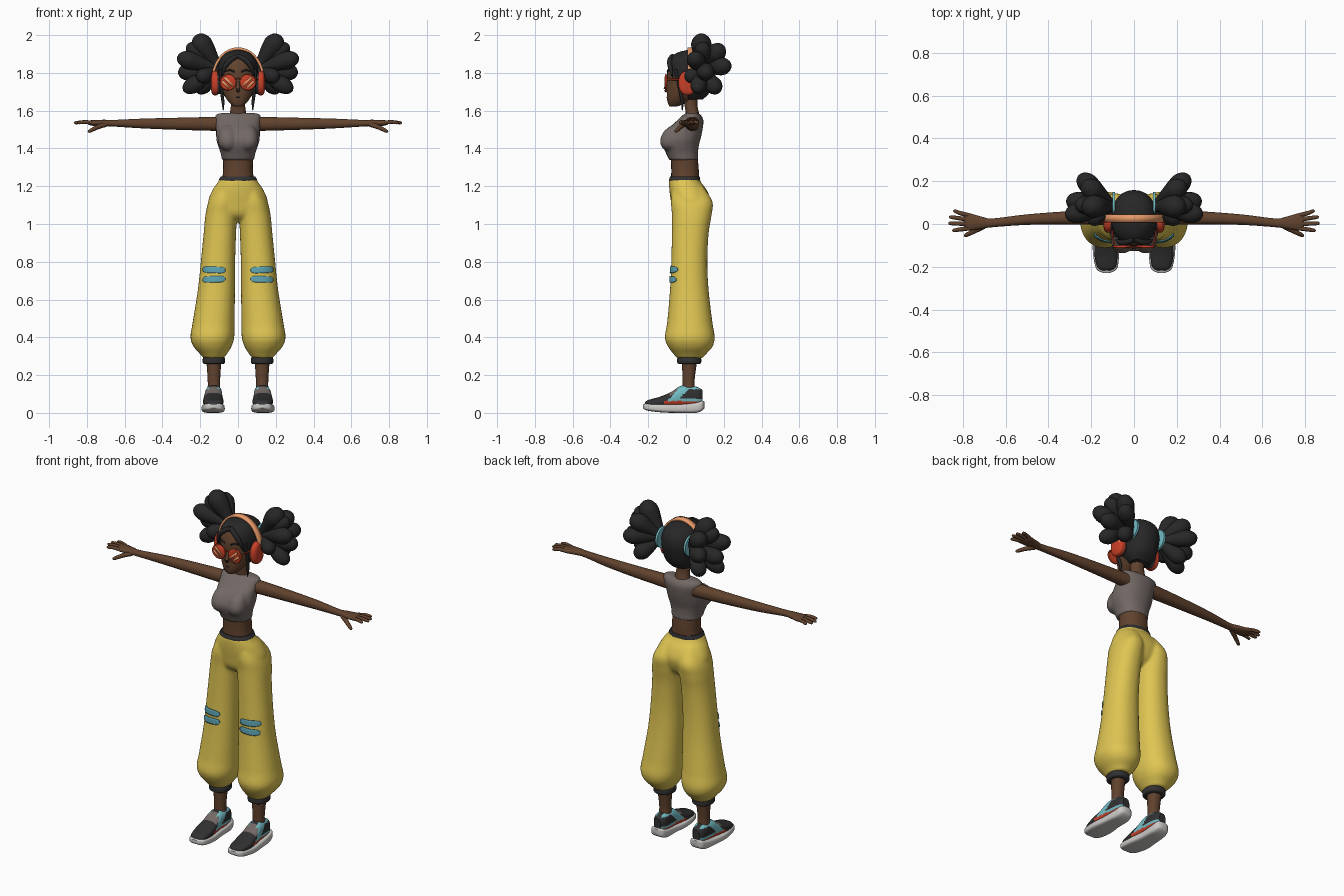
import bpy, bmesh, math
from mathutils import Vector

if "Cube" in bpy.data.objects:
    bpy.data.objects.remove(bpy.data.objects["Cube"])

parts = []


def material(name, *rgb):
    m = bpy.data.materials.new(name)
    m.use_nodes = True
    m.diffuse_color = (*rgb, 1)
    m.node_tree.nodes["Principled BSDF"].inputs["Base Color"].default_value = (*rgb, 1)
    return m


SKIN = material("brown skin", .12, .055, .027)
HAIR = material("black hair", .02, .02, .02)
GREY = material("warm grey", .17, .14, .13)
YELLOW = material("yellow cloth", .74, .56, .085)
RED = material("red", .58, .05, .02)
ORANGE = material("orange", .8, .32, .14)
BLUE = material("stripe blue", .11, .37, .45)
TURQUOISE = material("turquoise", .17, .5, .55)
WHITE = material("sole white", .6, .59, .57)
CHARCOAL = material("charcoal", .03, .03, .032)


def spline(points, steps):
    """Catmull-Rom curve through tuples of any length."""
    p = [points[0], *points, points[-1]]
    out = []
    for i in range(1, len(p) - 2):
        for k in range(steps):
            t = k / steps
            out.append([b + .5 * t * (c - a + t * (2 * a - 5 * b + 4 * c - d + t * (3 * (b - c) + d - a)))
                        for a, b, c, d in zip(p[i - 1], p[i], p[i + 1], p[i + 2])])
    return out + [list(points[-1])]


def finish(name, mats, verts, faces, mirror=False):
    me = bpy.data.meshes.new(name)
    me.from_pydata(verts, [], faces)
    for m in mats if isinstance(mats, list) else [mats]:
        me.materials.append(m)
    bm = bmesh.new()
    bm.from_mesh(me)
    bmesh.ops.recalc_face_normals(bm, faces=bm.faces)
    bm.to_mesh(me)
    bm.free()
    ob = bpy.data.objects.new(name, me)
    bpy.context.collection.objects.link(ob)
    if mirror:
        ob.modifiers.new("Mirror", "MIRROR")
    parts.append(ob)
    return ob


def add_rings(rings, verts, faces):
    base, n = len(verts), len(rings[0])
    verts += [v for r in rings for v in r]
    for i in range(len(rings) - 1):
        for j in range(n):
            a, b = base + i * n, base + (i + 1) * n
            k = (j + 1) % n
            faces.append((a + j, a + k, b + k, b + j))
    faces.append(range(base, base + n))
    faces.append(range(base + (len(rings) - 1) * n, base + len(rings) * n))


def full(s):
    """Widen (z, half width, y0, y1) into full extents."""
    return s if len(s) == 5 else (s[0], -s[1], s[1], s[2], s[3])


def loft(name, mat, *shells, axis="z", p=2.2, n=32, steps=6, mirror=False, blend=0):
    """Superellipse sections given by their extents along an axis."""
    verts, faces = [], []
    for shell in shells:
        rings = []
        for t, a0, a1, b0, b1 in spline([full(s) for s in shell], steps):
            ring = []
            for j in range(n):
                c, s = math.cos(math.tau * j / n), math.sin(math.tau * j / n)
                a = (a0 + a1) / 2 + (a1 - a0) / 2 * math.copysign(abs(c) ** (2 / p), c)
                b = (b0 + b1) / 2 + (b1 - b0) / 2 * math.copysign(abs(s) ** (2 / p), s)
                ring.append({"x": (t, a, b), "y": (a, t, b), "z": (a, b, t)}[axis])
            rings.append(ring)
        add_rings(rings, verts, faces)
    ob = finish(name, mat, verts, faces, mirror)
    if blend:
        r = ob.modifiers.new("Blend", "REMESH")
        r.mode, r.voxel_size, r.use_smooth_shade = "VOXEL", blend, True
        s = ob.modifiers.new("Soften", "SMOOTH")
        s.factor, s.iterations = .5, 6
    return ob


def tube(name, mat, points, n=12, steps=5, mirror=True):
    """Round tube through (x, y, z, radius) points."""
    path = spline(points, steps)
    rings = []
    for i, q in enumerate(path):
        d = Vector(path[min(i + 1, len(path) - 1)][:3]) - Vector(path[max(i - 1, 0)][:3])
        rot = d.to_track_quat("Z", "Y")
        r = max(q[3], .0005)
        rings.append([Vector(q[:3]) + rot @ Vector((r * math.cos(math.tau * j / n), r * math.sin(math.tau * j / n), 0))
                      for j in range(n)])
    verts, faces = [], []
    add_rings(rings, verts, faces)
    return finish(name, mat, verts, faces, mirror)


def sheet(name, mat, f, nu, nv, thick=.004, mirror=True):
    """Thin plate over the surface f(u, v)."""
    verts = [f(i / nu, j / nv) for i in range(nu + 1) for j in range(nv + 1)]
    w = nv + 1
    faces = [(i * w + j, i * w + j + 1, (i + 1) * w + j + 1, (i + 1) * w + j) for i in range(nu) for j in range(nv)]
    ob = finish(name, mat, verts, faces, mirror)
    s = ob.modifiers.new("Thickness", "SOLIDIFY")
    s.thickness, s.offset = thick, 0
    return ob


# Trousers: two balloon legs blended into the hips
leg = [(.29, .075, .185, -.05, .09), (.31, .06, .2, -.065, .105), (.35, .035, .235, -.095, .14),
       (.4, .02, .252, -.112, .152), (.48, .018, .24, -.1, .14), (.65, .016, .213, -.085, .12),
       (.8, .015, .197, -.078, .113), (.95, .01, .182, -.075, .12), (1.05, .005, .172, -.075, .136),
       (1.12, .005, .155, -.08, .14), (1.2, .01, .11, -.07, .09)]
other_leg = [(z, -b, -a, c, d) for z, a, b, c, d in leg]
hips = [(1.01, .05, -.02, .07), (1.05, .15, -.065, .11), (1.12, .158, -.08, .13),
        (1.18, .135, -.088, .11), (1.22, .108, -.09, .08), (1.24, .098, -.088, .073)]
loft("trousers", YELLOW, leg, other_leg, hips, blend=.008)

# Painted knee stripes that follow the leg front
leg_path = spline(leg, 30)


def stripe(z0, slant):
    def f(u, v):
        x = .068 + .118 * u
        z = z0 + slant * (u - .5) + .034 * (v - .5) * max(.1, 1 - abs(2 * u - 1) ** 6) ** .5
        s = min(leg_path, key=lambda q: abs(q[0] - z))
        rx, ry = (s[2] - s[1]) / 2, (s[4] - s[3]) / 2
        k = min(1, abs(x - (s[1] + s[2]) / 2) / rx)
        return x, s[3] + ry - ry * (1 - k ** 2.2) ** (1 / 2.2) - .003, z
    return f


sheet("upper_knee_stripe", BLUE, stripe(.757, .004), 20, 4, .006)
sheet("lower_knee_stripe", BLUE, stripe(.707, -.004), 20, 4, .006)
loft("waistband", CHARCOAL, [(1.215, .1, -.086, .072), (1.235, .1, -.089, .075), (1.252, .091, -.083, .072)])
loft("ankle_cuff", CHARCOAL, [(.258, .08, .175, -.035, .07), (.265, .07, .186, -.046, .08),
                              (.29, .07, .186, -.046, .08), (.3, .08, .18, -.04, .07)], mirror=True)

# Body, top and arms
loft("waist", SKIN, [(1.2, .09, -.08, .068), (1.28, .079, -.078, .068), (1.37, .08, -.08, .06)])
top = [(1.338, .086, -.09, .066), (1.37, .091, -.104, .064), (1.41, .104, -.122, .067), (1.45, .115, -.125, .077),
       (1.5, .116, -.098, .088), (1.55, .12, -.045, .092), (1.578, .118, -.015, .078), (1.588, .085, .0, .06)]
bust = [(1.39, .03, .07, -.11, -.06), (1.41, .008, .098, -.13, -.03), (1.445, .004, .106, -.137, -.02),
        (1.49, .012, .098, -.117, -.02), (1.52, .03, .08, -.08, -.03)]
loft("crop_top", GREY, top, bust, [(z, -b, -a, c, d) for z, a, b, c, d in bust], blend=.007)
loft("neck", SKIN, [(1.55, .055, -.005, .08), (1.59, .043, -.002, .068), (1.64, .037, -.01, .06), (1.7, .04, -.02, .07)])
loft("arm", SKIN, [(.08, -.005, .07, 1.492, 1.568), (.3, -.002, .06, 1.498, 1.563), (.5, -.004, .045, 1.506, 1.558),
                   (.66, -.015, .026, 1.516, 1.551), (.71, -.022, .034, 1.518, 1.552),
                   (.77, -.03, .05, 1.52, 1.55), (.795, -.024, .048, 1.527, 1.546)], axis="x", mirror=True)
for label, y0, y1, reach in (("index", -.02, -.03, .85), ("middle", .0, .003, .868),
                             ("ring", .02, .032, .864), ("little", .04, .06, .845)):
    tube(label + "_finger", SKIN, [(.77, y0, 1.536, .01), (.81, (y0 + y1) / 2, 1.54, .01),
                                   (reach - .008, y1, 1.536, .008), (reach, y1, 1.535, .002)])
tube("thumb", SKIN, [(.7, -.008, 1.528, .014), (.745, -.032, 1.512, .012), (.785, -.052, 1.492, .009), (.795, -.056, 1.488, .002)])
loft("ankle", SKIN, [(.08, .09, .165, -.02, .06), (.16, .095, .16, -.018, .045), (.28, .088, .168, -.022, .06)], mirror=True)

# Shoes
loft("shoe_sole", WHITE, [(-.228, .11, .148, .025, .045), (-.205, .078, .178, .012, .05), (-.12, .07, .193, .002, .046),
                          (-.03, .08, .186, .0, .046), (.05, .082, .178, .0, .055), (.085, .09, .17, .012, .064),
                          (.097, .11, .15, .025, .06)], axis="y", p=4, mirror=True)
upper = loft("shoe_upper", [CHARCOAL, RED, TURQUOISE, GREY],
             [(-.218, .112, .146, .035, .055), (-.2, .085, .172, .03, .068), (-.14, .077, .185, .03, .085),
              (-.08, .08, .182, .03, .11), (-.03, .084, .176, .03, .142), (.02, .084, .172, .03, .145),
              (.065, .09, .166, .035, .135), (.088, .108, .15, .045, .12)],
             axis="y", p=2.6, n=48, steps=8, mirror=True)
for f in upper.data.polygons:
    c, side = f.center, abs(f.normal.x)
    if c.z < .063 and c.y > -.12:
        f.material_index = 1
    elif side > .3 and (-.065 < c.y - (c.z - .1) * .9 < -.01 or (c.z < .078 and c.y > -.09) or c.z > .125):
        f.material_index = 2
    elif f.normal.z > .5 and -.085 < c.y < -.035:
        f.material_index = 3

# Head and face
loft("head", SKIN, [(1.622, .02, -.085, -.05), (1.632, .036, -.093, -.02), (1.66, .06, -.1, .03), (1.7, .081, -.101, .09),
                    (1.76, .092, -.1, .13), (1.82, .096, -.097, .14), (1.88, .078, -.07, .12), (1.905, .04, -.02, .08)])
tube("nose", SKIN, [(0, -.094, 1.755, .006), (0, -.106, 1.715, .012), (0, -.098, 1.702, .008)], mirror=False)
tube("mouth", CHARCOAL, [(-.024, -.091, 1.672, .002), (0, -.1, 1.67, .004), (.024, -.091, 1.672, .002)], mirror=False)
tube("eyebrow", HAIR, [(.018, -.098, 1.806, .004), (.045, -.092, 1.815, .005), (.072, -.072, 1.806, .002)])

# Round glasses with slanted highlights
loft("lens", RED, [(-.112, .015, .093, 1.711, 1.789), (-.107, .01, .097, 1.707, 1.793), (-.1, .012, .095, 1.709, 1.791)],
     axis="y", p=2, mirror=True)
for label, shift, length in (("wide", -.006, .064), ("narrow", .017, .05)):
    def glint(u, v, shift=shift, length=length):
        along, across = (u - .5) * length, shift + (v - .5) * .012
        return .054 + (along + across) * .707, -.113, 1.75 + (along - across) * .707
    sheet(label + "_lens_highlight", ORANGE, glint, 1, 1)
tube("glasses_bridge", RED, [(-.02, -.106, 1.765, .003), (0, -.11, 1.77, .003), (.02, -.106, 1.765, .003)], mirror=False)
tube("glasses_arm", RED, [(.09, -.105, 1.765, .004), (.1, -.05, 1.765, .004), (.103, .01, 1.765, .004)])

# Hair cap with the face cut out
cap = loft("hair_cap", HAIR, [(1.66, .055, .0, .09), (1.7, .088, -.06, .128), (1.76, .102, -.095, .15), (1.82, .106, -.102, .158),
                              (1.87, .095, -.09, .145), (1.905, .065, -.05, .105), (1.92, .02, .0, .05)], n=80, steps=12)
bm = bmesh.new()
bm.from_mesh(cap.data)
opening = [f for f in bm.faces for c in [f.calc_center_median()] if c.y < 0
           and ((c.x / .082) ** 2 + ((c.z - 1.75) / .125) ** 2 < 1 or c.z < 1.71)]
bmesh.ops.delete(bm, geom=opening, context="FACES")
bm.to_mesh(cap.data)
bm.free()

# Fringe, side strands and gathered puffs
tube("fringe_lock", HAIR, [(.0, -.07, 1.89, .012), (.04, -.085, 1.868, .014), (.07, -.084, 1.83, .012), (.086, -.07, 1.775, .002)])
tube("side_strand", HAIR, [(.09, -.055, 1.82, .008), (.088, -.035, 1.72, .008), (.08, -.02, 1.65, .008), (.078, -.02, 1.6, .002)])
loft("hair_tie", TURQUOISE, [(.088, .03, .15, 1.76, 1.88), (.1, .03, .15, 1.76, 1.88)], axis="x", p=2, steps=1, mirror=True)
base = Vector((.095, .085, 1.82))
puffs = {"top": (.225, .08, 2.0, .054), "upper_back": (.235, .19, 1.94, .05), "outer": (.322, .04, 1.885, .048),
         "back": (.26, .228, 1.84, .047), "middle": (.318, .11, 1.8, .047), "lower_outer": (.29, .06, 1.705, .044),
         "lower_back": (.22, .17, 1.7, .045), "upper_outer": (.27, .09, 1.95, .045), "front": (.215, .01, 1.77, .04)}
for label, (x, y, z, r) in puffs.items():
    tip = Vector((x, y, z))
    tube(label + "_hair_puff", HAIR, [(*base.lerp(tip, t), r * k) for t, k in
                                      ((0, .4), (.25, .58), (.55, .9), (.75, 1), (.9, .75), (.97, .42), (1, 0))], n=16)

# Headphones
loft("ear_cushion", CHARCOAL, [(.09, -.03, .05, 1.69, 1.8), (.115, -.035, .055, 1.685, 1.805)], axis="x", mirror=True)
loft("ear_cup", RED, [(.108, -.04, .058, 1.682, 1.81), (.128, -.04, .058, 1.682, 1.81), (.138, -.03, .048, 1.692, 1.8),
                      (.142, -.015, .033, 1.71, 1.782)], axis="x", mirror=True)


def band(u, v):
    a = math.radians(-18 + 216 * u)
    return .134 * math.cos(a), .008 + .036 * v, 1.762 + .166 * math.sin(a)


sheet("headband", ORANGE, band, 48, 1, .014, mirror=False)

# Smooth shading with sharp edges kept
bpy.ops.object.select_all(action="DESELECT")
for ob in parts:
    ob.select_set(True)
bpy.context.view_layer.objects.active = parts[0]
bpy.ops.object.shade_smooth_by_angle(angle=math.radians(45))
